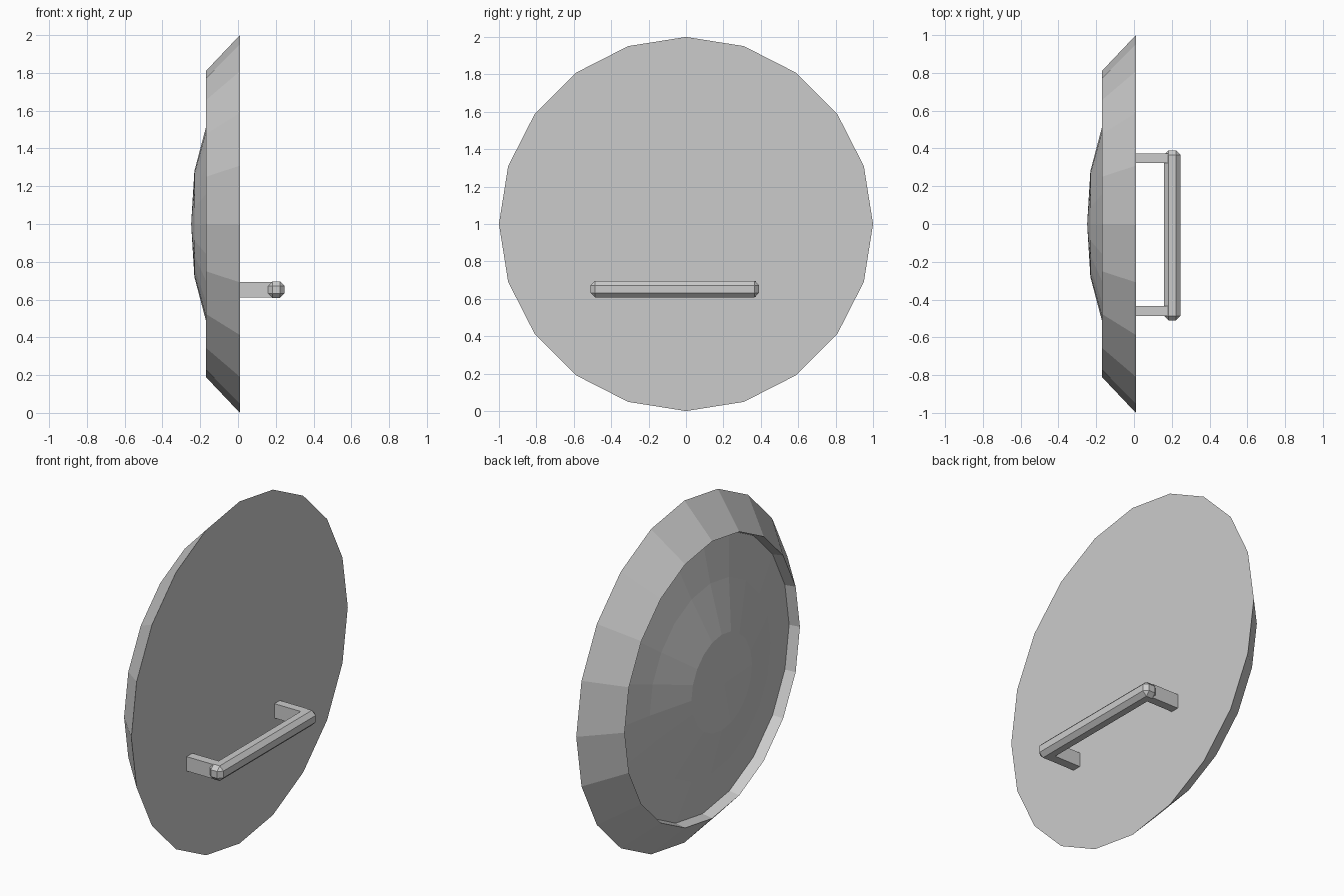
import bpy, bmesh
from math import cos, sin, pi

if "Cube" in bpy.data.objects:
    bpy.data.objects.remove(bpy.data.objects["Cube"])

SIDES = 20


def finish(name, bm):
    bmesh.ops.recalc_face_normals(bm, faces=bm.faces)
    mesh = bpy.data.meshes.new(name)
    bm.to_mesh(mesh)
    bm.free()
    obj = bpy.data.objects.new(name, mesh)
    bpy.context.collection.objects.link(obj)
    return obj


def box(name, lo, hi, bevel=0.0):
    bm = bmesh.new()
    bmesh.ops.create_cube(bm, size=1)
    for v in bm.verts:
        v.co = [(a + b) / 2 + c * (b - a) for a, b, c in zip(lo, hi, v.co)]
    if bevel:
        bmesh.ops.bevel(bm, geom=bm.edges[:], offset=bevel, segments=1,
                        affect='EDGES')
    return finish(name, bm)


# Shield body: (x, radius) profile from the flat back, over the rim, to the dome
profile = [(0.01, 1.0), (-0.17, 0.81), (-0.107, 0.80),
           (-0.157, 0.56), (-0.231, 0.28)]
bm = bmesh.new()
rings = [[bm.verts.new((x, r * cos(2 * pi * i / SIDES),
                        1 + r * sin(2 * pi * i / SIDES)))
          for i in range(SIDES)] for x, r in profile]
apex = bm.verts.new((-0.248, 0, 1))
bm.faces.new(rings[0])
for i in range(SIDES):
    j = (i + 1) % SIDES
    for a, b in zip(rings, rings[1:]):
        bm.faces.new((a[i], a[j], b[j], b[i]))
    bm.faces.new((rings[-1][i], rings[-1][j], apex))
finish("shield_body", bm)

# Handle: chamfered grip bar on two flat posts
box("handle_grip", (0.158, -0.51, 0.608), (0.246, 0.39, 0.696), 0.024)
for name, y0, y1 in (("handle_post_left", -0.488, -0.435),
                     ("handle_post_right", 0.323, 0.373)):
    box(name, (0.005, y0, 0.61), (0.182, y1, 0.694))
